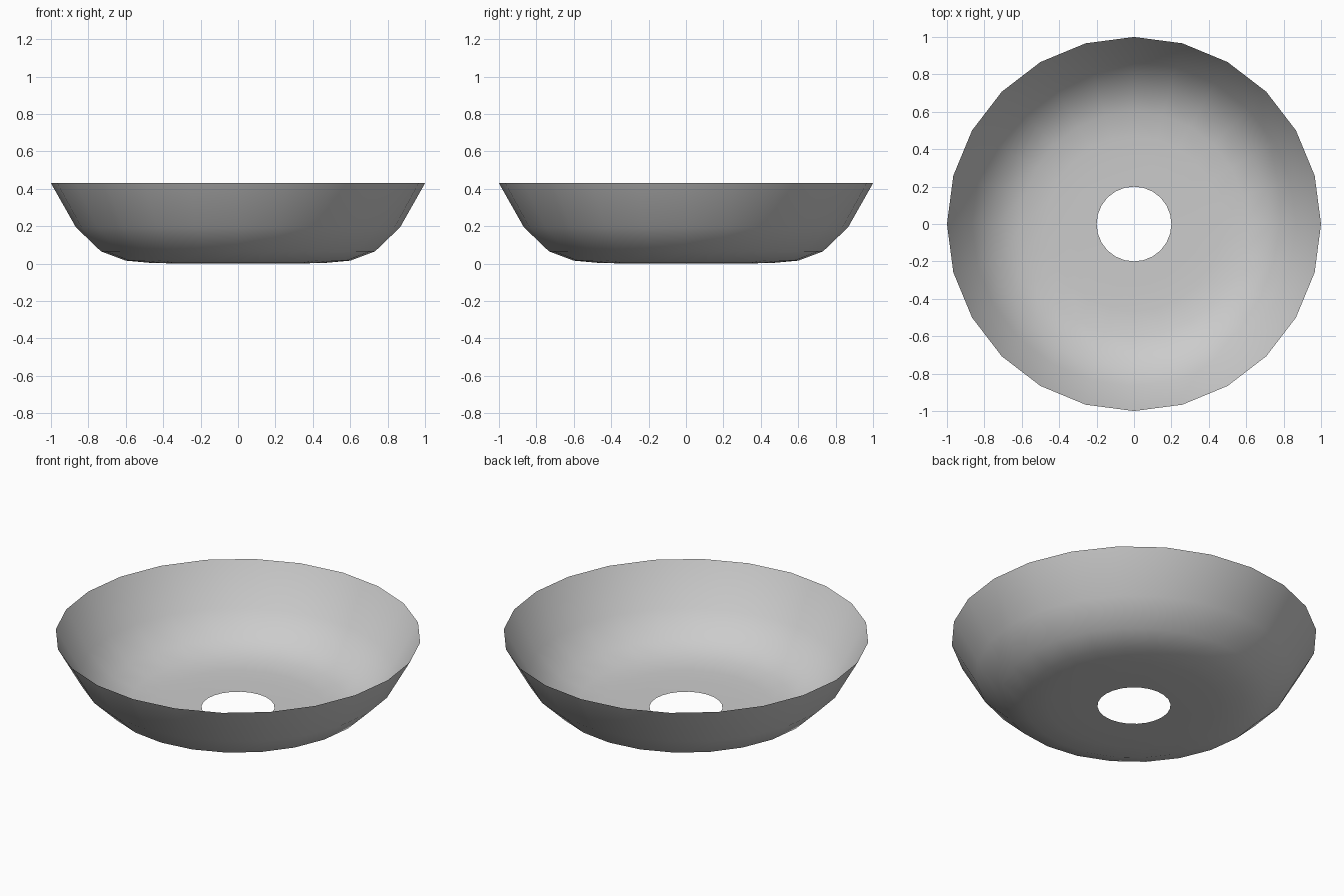
import bpy, bmesh, math

if "Cube" in bpy.data.objects:
    bpy.data.objects.remove(bpy.data.objects["Cube"])

SIDES = 24
# Bowl profile (radius, height) from the round hole to the rim
PROFILE = [(0.2, 0.0), (0.333, 0.001), (0.467, 0.004), (0.6, 0.016),
           (0.733, 0.066), (0.867, 0.195), (1.0, 0.43)]

# Thin open dish, one ring of vertices per profile point
bm = bmesh.new()
rings = [[bm.verts.new((r * math.cos(2 * math.pi * i / SIDES),
                        r * math.sin(2 * math.pi * i / SIDES), z))
          for i in range(SIDES)] for r, z in PROFILE]
for inner, outer in zip(rings, rings[1:]):
    for i in range(SIDES):
        j = (i + 1) % SIDES
        face = bm.faces.new((inner[i], outer[i], outer[j], inner[j]))
        face.smooth = True

mesh = bpy.data.meshes.new("dish")
bm.to_mesh(mesh)
bm.free()
bpy.context.collection.objects.link(bpy.data.objects.new("dish", mesh))
